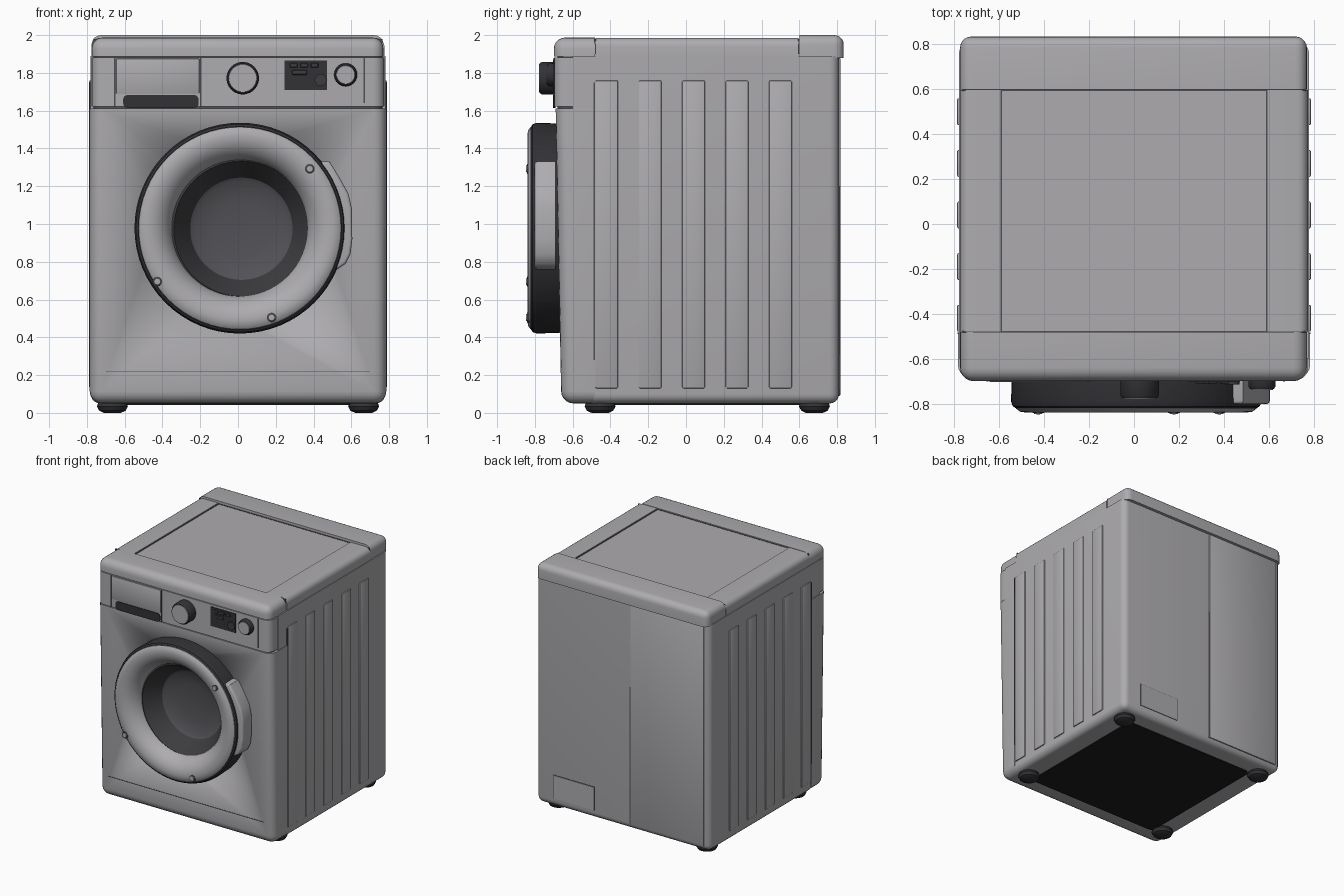
import bpy, bmesh, math
from mathutils import Matrix, Vector

if "Cube" in bpy.data.objects:
    bpy.data.objects.remove(bpy.data.objects["Cube"])


def material(name, rgb):
    m = bpy.data.materials.new(name)
    m.diffuse_color = (*rgb, 1)
    m.use_nodes = True
    m.node_tree.nodes["Principled BSDF"].inputs["Base Color"].default_value = m.diffuse_color
    return m


GREY = material("cabinet grey", (0.42, 0.41, 0.43))
DARK = material("dark plastic", (0.032, 0.031, 0.036))
SEAM = material("seam grey", (0.08, 0.08, 0.085))
CONE = material("window rim grey", (0.045, 0.045, 0.05))
GLASS = material("window glass", (0.085, 0.085, 0.095))
BLACK = material("underside black", (0.012, 0.012, 0.013))


def finish(name, bm, mat):
    bmesh.ops.recalc_face_normals(bm, faces=bm.faces)
    me = bpy.data.meshes.new(name)
    bm.to_mesh(me)
    bm.free()
    me.materials.append(mat)
    ob = bpy.data.objects.new(name, me)
    bpy.context.collection.objects.link(ob)
    bpy.ops.object.select_all(action='DESELECT')
    ob.select_set(True)
    bpy.context.view_layer.objects.active = ob
    bpy.ops.object.shade_smooth_by_angle(angle=math.radians(35))
    return ob


def box(name, lo, hi, mat, r=0, skip="", lean=0, seg=5):
    """Box with rounded edges; edges lying in the skipped planes stay sharp."""
    bm = bmesh.new()
    bmesh.ops.create_cube(bm, size=1)
    planes = [("xyz".index(s[1]), 0.5 if s[0] == "+" else -0.5) for s in skip.split()]
    edges = [e for e in bm.edges
             if not any(all(abs(v.co[a] - s) < 1e-4 for v in e.verts) for a, s in planes)]
    for v in bm.verts:
        shift = lean if v.co.y < 0 and v.co.z < 0 else 0
        v.co = Vector([lo[i] + (v.co[i] + 0.5) * (hi[i] - lo[i]) for i in range(3)])
        v.co.y += shift
    if r:
        bmesh.ops.bevel(bm, geom=edges, offset=r, offset_type='OFFSET', segments=seg,
                        profile=0.5, affect='EDGES', clamp_overlap=True)
    return finish(name, bm, mat)


def lathe(name, profile, centre, mat, axis='Y', steps=64):
    """Revolve (radius, distance along axis) points about an axis through centre."""
    bm = bmesh.new()
    vs = [bm.verts.new((r, d, 0)) for r, d in profile]
    es = [bm.edges.new(p) for p in zip(vs, vs[1:])]
    bmesh.ops.spin(bm, geom=vs + es, cent=(0, 0, 0), axis=(0, 1, 0),
                   angle=math.tau, steps=steps)
    bmesh.ops.remove_doubles(bm, verts=bm.verts, dist=1e-4)
    if axis == 'Z':
        bm.transform(Matrix.Rotation(math.pi / 2, 4, 'X'))
    bm.transform(Matrix.Translation(centre))
    return finish(name, bm, mat)


def prism(name, pts, y0, y1, mat, r=0):
    """Extrude an (x, z) outline along y with a rounded front edge."""
    bm = bmesh.new()
    f = bm.faces.new([bm.verts.new((x, y0, z)) for x, z in pts])
    new = bmesh.ops.extrude_face_region(bm, geom=[f])["geom"]
    for v in new:
        if isinstance(v, bmesh.types.BMVert):
            v.co.y = y1
    if r:
        front = [e for e in bm.edges if all(abs(v.co.y - y0) < 1e-5 for v in e.verts)]
        bmesh.ops.bevel(bm, geom=front, offset=r, segments=3, profile=0.5, affect='EDGES')
    return finish(name, bm, mat)


# Cabinet: leaning front shell, rear housing, filler behind the controls
front = box("front_shell", (-0.785, -0.69, 0.05), (0.785, -0.485, 1.612), GREY,
            0.065, "+y +z", lean=0.03)
box("cabinet", (-0.78, -0.49, 0.05), (0.78, 0.81, 1.89), GREY, 0.05, "-y +z")
box("upper_filler", (-0.78, -0.6, 1.6), (0.78, -0.485, 1.89), GREY)

# Door opening in the front shell
DOOR = (0.01, 0, 0.978)
cutter = lathe("door_cutter", [(0, -0.9), (0.42, -0.9), (0.42, -0.53), (0, -0.53)], DOOR, GREY)
cutter.hide_render = True
mod = front.modifiers.new("opening", 'BOOLEAN')
mod.operation, mod.object, mod.solver = 'DIFFERENCE', cutter, 'EXACT'
bpy.context.view_layer.objects.active = front
bpy.ops.object.modifier_apply(modifier=mod.name)
bpy.data.objects.remove(cutter)

# Side ribs and seams
for s, side in ((-1, "left"), (1, "right")):
    def span(a, b):
        return min(s * a, s * b), max(s * a, s * b)
    x0, x1 = span(0.77, 0.788)
    for i in range(5):
        y = -0.42 + 0.23 * i
        box(f"{side}_rib_{i}", (x0, y - 0.06, 0.13), (x1, y + 0.06, 1.76), GREY,
            0.007, "-x" if s > 0 else "+x", seg=2)
    x0, x1 = span(0.775, 0.787)
    box(f"{side}_seam", (x0, -0.489, 0.28), (x1, -0.483, 1.75), SEAM)
    # Lid side rails
    x0, x1 = span(0.595, 0.775)
    box(f"{side}_lid_rail", (x0, -0.48, 1.885), (x1, 0.596, 1.985), GREY, 0.045,
        "-z -y +y " + ("-x" if s > 0 else "+x"))
    # Dark joints around the lid centre
    x0, x1 = span(0.587, 0.596)
    box(f"{side}_lid_joint", (x0, -0.48, 1.95), (x1, 0.596, 1.981), SEAM)
    # Feet
    for y, end in ((-0.455, "front"), (0.68, "rear")):
        lathe(f"{side}_{end}_foot", [(0, 0), (0.045, 0), (0.07, 0.012), (0.082, 0.035),
              (0.075, 0.055), (0.05, 0.075), (0, 0.08)], (s * 0.665, y, 0), DARK, 'Z', 24)

# Lid
box("lid_front", (-0.775, -0.7, 1.888), (0.77, -0.482, 1.987), GREY, 0.06, "-z +y")
box("lid_rear", (-0.775, 0.6, 1.88), (0.77, 0.835, 2.0), GREY, 0.05, "-z -y")
box("lid_centre", (-0.588, -0.476, 1.9), (0.588, 0.592, 1.978), GREY)
box("lid_front_joint", (-0.765, -0.484, 1.9), (0.765, -0.476, 1.98), SEAM)
box("lid_rear_joint", (-0.765, 0.592, 1.9), (0.765, 0.601, 1.98), SEAM)

# Control panel with shadow gaps
box("control_panel", (-0.775, -0.698, 1.622), (0.775, -0.595, 1.882), GREY, 0.06, "+y +z -z")
for z in (1.612, 1.88):
    box("panel_gap", (-0.765, -0.68, z), (0.765, -0.5, z + 0.011), SEAM, 0.05, "+y +z -z")
for x, z0 in ((-0.652, 1.622), (-0.198, 1.622), (0.668, 1.64)):
    box("panel_seam", (x - 0.004, -0.701, z0), (x + 0.004, -0.69, 1.88), SEAM)
box("drawer_front", (-0.646, -0.703, 1.69), (-0.204, -0.69, 1.876), GREY, 0.005, "+y", seg=2)
box("drawer_grip", (-0.608, -0.705, 1.615), (-0.208, -0.69, 1.683), DARK, 0.025, "+y -y")

# Programme dial and push button: dark sides, grey caps
for name, x, z, r, y in (("dial", 0.025, 1.772, 0.086, -0.775), ("button", 0.57, 1.79, 0.061, -0.735)):
    lathe(name + "_side", [(r, -0.69), (r, y + 0.012), (r - 0.008, y), (0, y)], (x, 0, z), DARK, steps=40)
    lathe(name + "_cap", [(r - 0.01, y + 0.004), (r - 0.013, y - 0.004), (0, y - 0.004)],
          (x, 0, z), GREY, steps=40)

# Display with small keys
box("display", (0.245, -0.704, 1.71), (0.472, -0.69, 1.865), DARK)
for i in range(3):
    x = 0.275 + i * 0.055
    box(f"display_key_{i}", (x, -0.711, 1.828), (x + 0.04, -0.7, 1.852), CONE, 0.003, "+y", seg=1)
box("display_bar", (0.285, -0.711, 1.79), (0.365, -0.7, 1.815), CONE, 0.003, "+y", seg=1)
lathe("display_knob", [(0.032, -0.7), (0.032, -0.716), (0, -0.716)], (0.437, 0, 1.762), CONE, steps=20)

# Door: dark shell, rounded grey ring, recessed window
lathe("door_shell", [(0.46, -0.65), (0.553, -0.65), (0.558, -0.79), (0.55, -0.812),
                     (0.538, -0.82), (0.52, -0.80)], DOOR, DARK)
lathe("door_ring", [(0.538, -0.805), (0.535, -0.823), (0.518, -0.836), (0.49, -0.84),
                    (0.46, -0.837), (0.43, -0.825), (0.40, -0.803), (0.375, -0.77),
                    (0.362, -0.74), (0.358, -0.72)], DOOR, GREY)
WIN = (0.018, 0, 0.975)
lathe("window_rim", [(0.375, -0.73), (0.358, -0.738), (0.33, -0.7), (0.27, -0.61)], WIN, CONE)
lathe("window_glass", [(0.272, -0.612), (0.25, -0.597), (0.15, -0.578), (0, -0.57)], WIN, GLASS)
for i, (x, z) in enumerate(((0.38, 1.292), (-0.427, 0.695), (0.178, 0.505))):
    lathe(f"screw_socket_{i}", [(0.026, -0.82), (0.026, -0.8415), (0.02, -0.843), (0, -0.843)],
          (x, 0, z), SEAM, steps=16)
    lathe(f"screw_{i}", [(0.02, -0.842), (0.017, -0.847), (0, -0.848)], (x, 0, z), GREY, steps=16)

# Door handle on the right edge
prism("door_handle", [(0.44, 1.33), (0.485, 1.33), (0.535, 1.25), (0.585, 1.16), (0.603, 1.08),
                      (0.605, 0.92), (0.595, 0.84), (0.57, 0.79), (0.525, 0.76), (0.46, 0.76)],
      -0.802, -0.69, GREY, 0.015)

# Kick panel seam
box("kick_seam", (-0.7, -0.6655, 0.218), (0.7, -0.65, 0.223), SEAM)

# Back: raised half, seam and service hatch
box("back_panel", (-0.73, 0.8, 0.09), (-0.07, 0.818, 1.88), GREY, 0.008, "-y", seg=2)
box("back_seam", (-0.07, 0.8, 0.09), (-0.063, 0.812, 1.2), SEAM)
box("hatch_edge", (0.25, 0.8, 0.12), (0.62, 0.812, 0.31), SEAM)
box("service_hatch", (0.254, 0.8, 0.12), (0.616, 0.815, 0.306), GREY)

# Underside plate
box("underside", (-0.6, -0.5, 0.043), (0.6, 0.66, 0.052), BLACK, 0.04, "-z +z")
